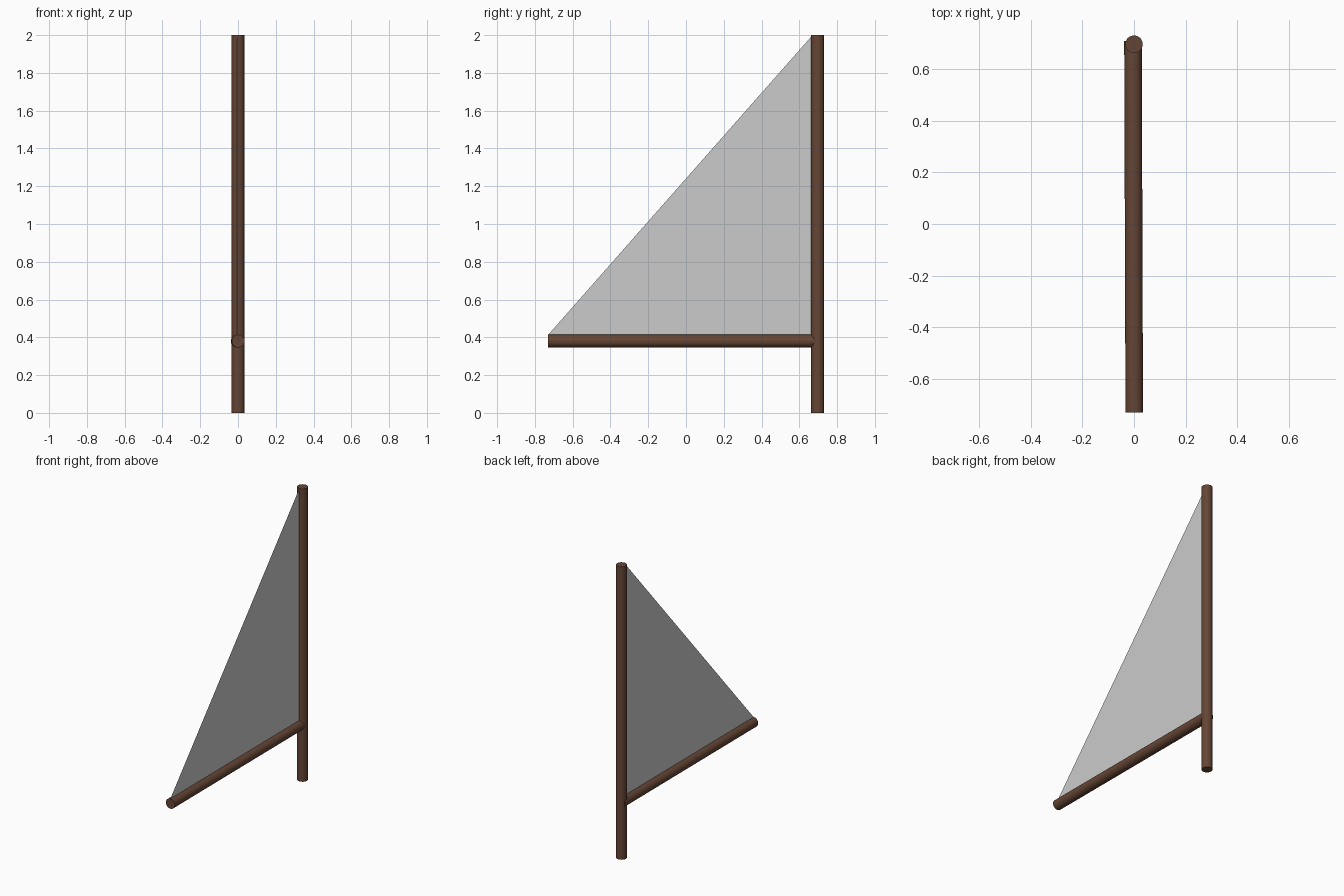
import bpy, bmesh
from mathutils import Vector

if "Cube" in bpy.data.objects:
    bpy.data.objects.remove(bpy.data.objects["Cube"])

R = 0.034
wood = bpy.data.materials.new("wood")
wood.diffuse_color = (0.13, 0.06, 0.035, 1)
wood.use_nodes = True
wood.node_tree.nodes["Principled BSDF"].inputs["Base Color"].default_value = wood.diffuse_color


def pole(name, start, end):
    start, end = Vector(start), Vector(end)
    axis = end - start
    bpy.ops.mesh.primitive_cylinder_add(vertices=32, radius=R, depth=axis.length,
                                        location=(start + end) / 2)
    ob = bpy.context.object
    ob.name = name
    ob.rotation_mode = 'QUATERNION'
    ob.rotation_quaternion = axis.to_track_quat('Z', 'Y')
    ob.data.materials.append(wood)
    bpy.ops.object.shade_smooth_by_angle()
    return ob


# Upright mast and slightly yawed boom
pole("mast", (0, 0.697, 0), (0, 0.697, 2))
pole("boom", (0.001, -0.731, 0.38), (-0.004, 0.71, 0.38))

# Flat triangular sail between mast top, boom tip and the corner
bm = bmesh.new()
bm.faces.new([bm.verts.new(p) for p in
              ((0, -0.731, 0.412), (-0.004, 0.67, 0.412), (-0.004, 0.67, 2.0))])
mesh = bpy.data.meshes.new("sail")
bm.to_mesh(mesh)
bm.free()
sail = bpy.data.objects.new("sail", mesh)
bpy.context.collection.objects.link(sail)
cloth = bpy.data.materials.new("cloth")
cloth.diffuse_color = (0.6, 0.6, 0.6, 0.5)
cloth.use_nodes = True
cloth.node_tree.nodes["Principled BSDF"].inputs["Base Color"].default_value = cloth.diffuse_color
mesh.materials.append(cloth)
